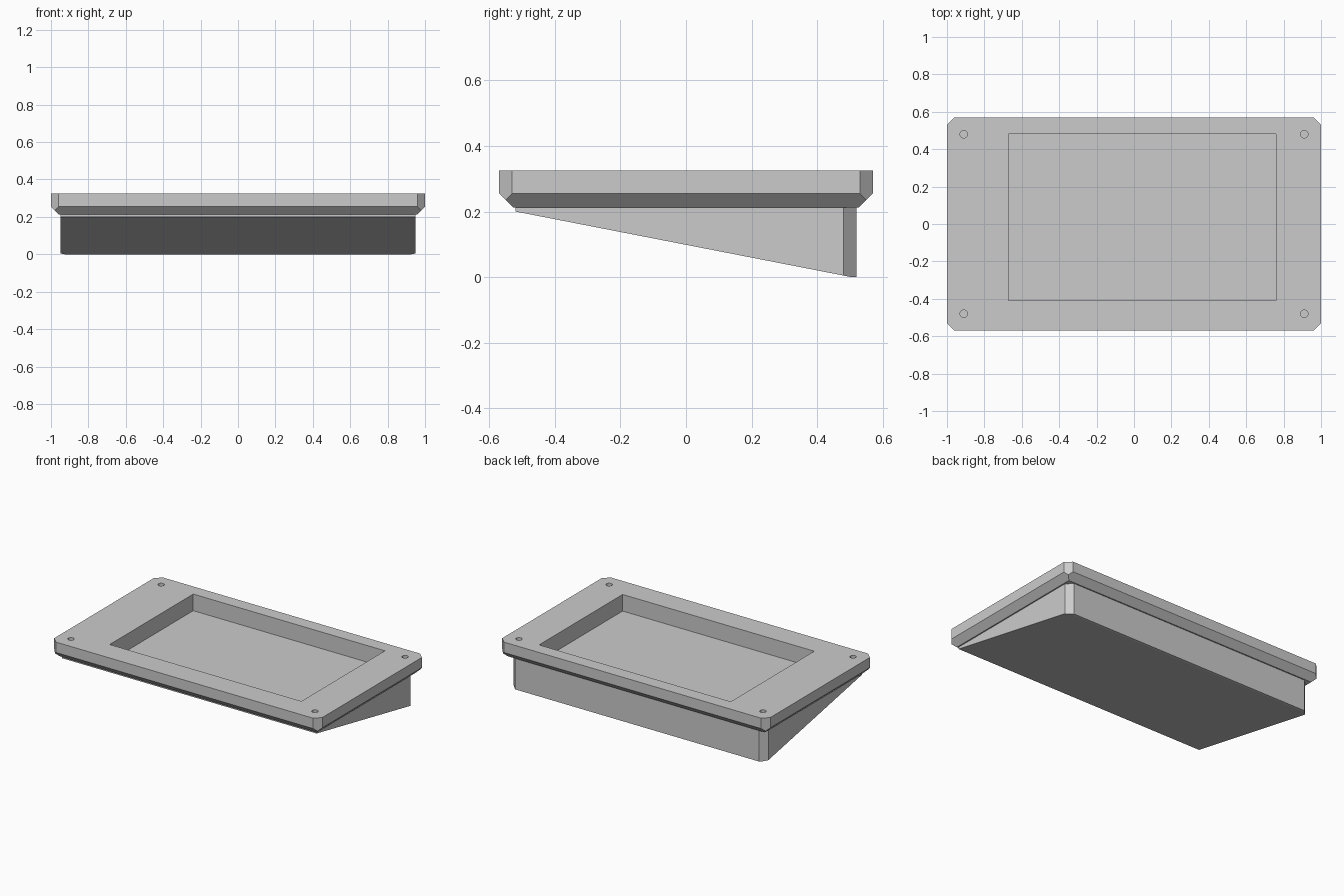
import bpy
import bmesh
from math import radians
from mathutils import Vector

cube = bpy.data.objects.get("Cube")
if cube:
    bpy.data.objects.remove(cube, do_unlink=True)

# Overall dimensions
HALF_X, HALF_Y, CORNER = 1.0, 0.57, 0.04
TOP, BEVEL_TOP, PLATE_BOTTOM, BEVEL = 0.325, 0.255, 0.213, 0.042
BODY_X, BODY_Y = 0.95, 0.52

grey = bpy.data.materials.new("plain grey")
grey.use_nodes = True
colour = (0.6, 0.6, 0.6, 1)
grey.diffuse_color = colour
grey.node_tree.nodes["Principled BSDF"].inputs["Base Color"].default_value = colour


def finish(bm, name):
    bmesh.ops.recalc_face_normals(bm, faces=bm.faces)
    mesh = bpy.data.meshes.new(name)
    bm.to_mesh(mesh)
    bm.free()
    obj = bpy.data.objects.new(name, mesh)
    bpy.context.collection.objects.link(obj)
    mesh.materials.append(grey)
    return obj


def extrude_profile(points, vector):
    """Solid made by sweeping a flat outline along a vector."""
    bm = bmesh.new()
    face = bm.faces.new([bm.verts.new(p) for p in points])
    swept = bmesh.ops.extrude_face_region(bm, geom=[face], use_keep_orig=True)
    verts = [g for g in swept["geom"] if isinstance(g, bmesh.types.BMVert)]
    bmesh.ops.translate(bm, verts=verts, vec=vector)
    return bm


def trim_corner(bm, half_x, half_y, sx, sy):
    """Slice one vertical corner at 45 degrees and cap it."""
    cut = bmesh.ops.bisect_plane(
        bm, geom=bm.verts[:] + bm.edges[:] + bm.faces[:], dist=1e-5,
        plane_co=Vector((sx * (half_x - CORNER), sy * half_y, 0)),
        plane_no=Vector((sx, sy, 0)), clear_outer=True)
    edges = [g for g in cut["geom_cut"] if isinstance(g, bmesh.types.BMEdge)]
    bmesh.ops.contextual_create(bm, geom=edges)


def cut_away(target, cutter):
    mod = target.modifiers.new("cut", 'BOOLEAN')
    mod.operation = 'DIFFERENCE'
    mod.solver = 'EXACT'
    mod.object = cutter
    bpy.context.view_layer.objects.active = target
    bpy.ops.object.modifier_apply(modifier=mod.name)
    bpy.data.objects.remove(cutter, do_unlink=True)


# Top plate: block with bevelled lower edges and trimmed corners
outline = [(-HALF_X, -HALF_Y), (HALF_X, -HALF_Y), (HALF_X, HALF_Y), (-HALF_X, HALF_Y)]
bm = extrude_profile([(x, y, TOP) for x, y in outline], (0, 0, BEVEL_TOP - TOP))
low = min(bm.faces, key=lambda f: f.calc_center_median().z)
swept = bmesh.ops.extrude_discrete_faces(bm, faces=[low])["faces"][0]
for v in swept.verts:
    v.co.x *= (HALF_X - BEVEL) / HALF_X
    v.co.y *= (HALF_Y - BEVEL) / HALF_Y
    v.co.z = PLATE_BOTTOM
bmesh.ops.remove_doubles(bm, verts=bm.verts, dist=1e-5)
for sx in (-1, 1):
    for sy in (-1, 1):
        trim_corner(bm, HALF_X, HALF_Y, sx, sy)
plate = finish(bm, "top_plate")

# Off-centre rectangular opening through the plate
pocket = [(-0.67, -0.41, 0.1), (0.76, -0.41, 0.1), (0.76, 0.48, 0.1), (-0.67, 0.48, 0.1)]
cut_away(plate, finish(extrude_profile(pocket, (0, 0, 0.4)), "opening_cutter"))

# Screw hole in each corner
for x in (-0.91, 0.91):
    for y in (-0.48, 0.48):
        bm = bmesh.new()
        bmesh.ops.create_cone(bm, cap_ends=True, segments=24, radius1=0.02,
                              radius2=0.02, depth=0.4)
        bmesh.ops.translate(bm, verts=bm.verts, vec=(x, y, 0.3))
        cut_away(plate, finish(bm, "hole_cutter"))

# Wedge body: sloping underside, trimmed rear corners, top forms the opening floor
side = [(-BODY_Y, PLATE_BOTTOM), (-BODY_Y, 0.2), (0.505, 0), (BODY_Y, 0), (BODY_Y, PLATE_BOTTOM)]
bm = extrude_profile([(-BODY_X, y, z) for y, z in side], (2 * BODY_X, 0, 0))
for sx in (-1, 1):
    trim_corner(bm, BODY_X, BODY_Y, sx, 1)
body = finish(bm, "wedge_body")

# Round hole walls shade smoothly, all other edges stay crisp
bpy.ops.object.select_all(action='DESELECT')
plate.select_set(True)
bpy.context.view_layer.objects.active = plate
bpy.ops.object.shade_smooth_by_angle(angle=radians(30))
